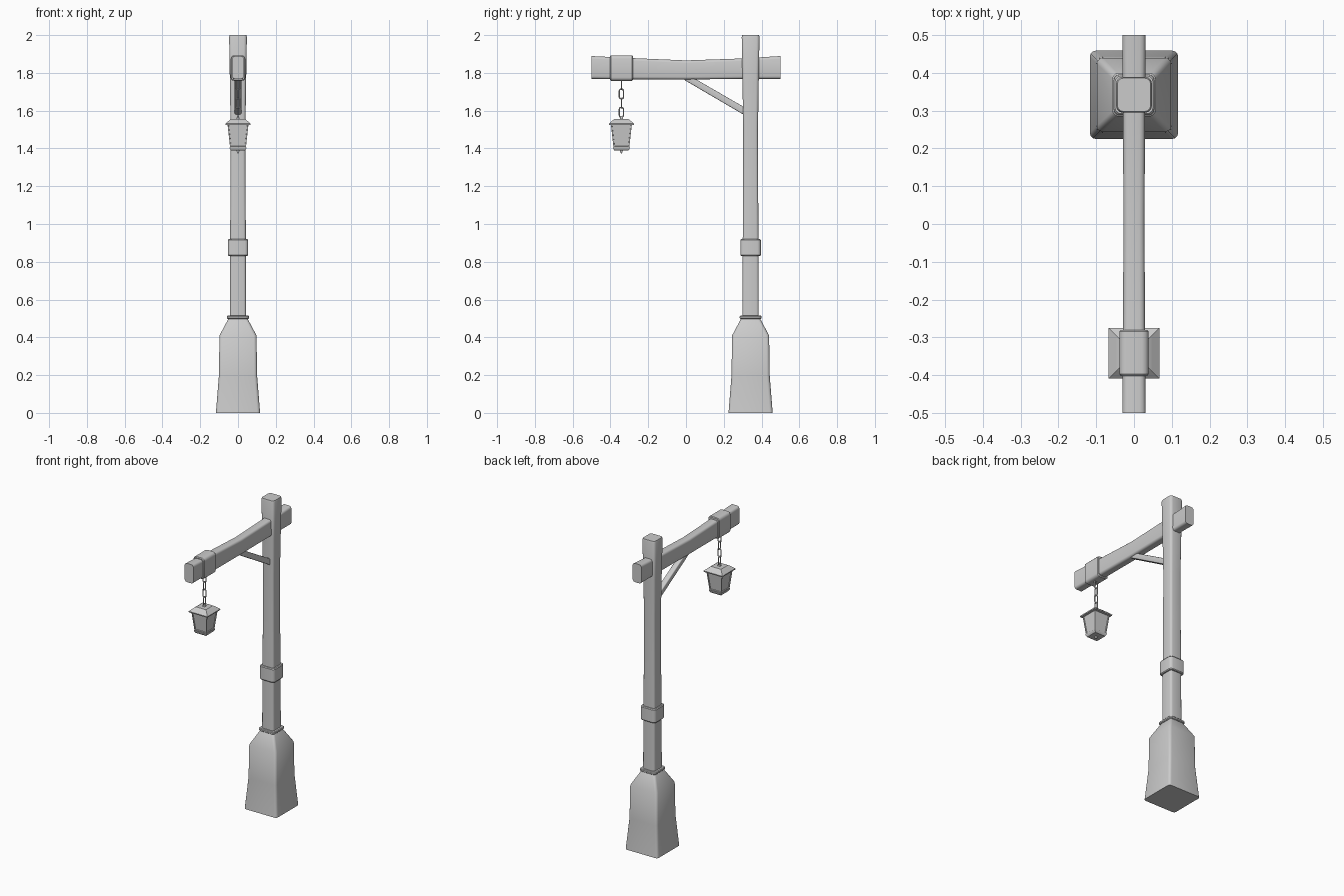
import bpy, bmesh, math
from mathutils import Vector, Matrix

if "Cube" in bpy.data.objects:
    bpy.data.objects.remove(bpy.data.objects["Cube"])

POST_Y, LAMP_Y = 0.342, -0.342


def ring(hx, hy, r, n=3):
    """Rounded rectangle outline, counter-clockwise."""
    if r <= 0:
        return [(hx, hy), (-hx, hy), (-hx, -hy), (hx, -hy)]
    pts = []
    for q, (sx, sy) in enumerate([(1, 1), (-1, 1), (-1, -1), (1, -1)]):
        for i in range(n + 1):
            a = math.pi / 2 * (q + i / n)
            pts.append((sx * (hx - r) + r * math.cos(a), sy * (hy - r) + r * math.sin(a)))
    return pts


def finish(bm, name, smooth=True):
    bmesh.ops.recalc_face_normals(bm, faces=bm.faces)
    me = bpy.data.meshes.new(name)
    bm.to_mesh(me)
    bm.free()
    ob = bpy.data.objects.new(name, me)
    bpy.context.collection.objects.link(ob)
    if smooth:
        bpy.ops.object.select_all(action='DESELECT')
        ob.select_set(True)
        bpy.context.view_layer.objects.active = ob
        bpy.ops.object.shade_smooth_by_angle(angle=math.radians(35))
    return ob


def loft_bm(sections, matrix):
    """Sections (t, half_x, half_y, radius, shift_y) stacked along local z."""
    bm = bmesh.new()
    rings = []
    for t, hx, hy, r, sy in sections:
        rings.append([bm.verts.new(matrix @ Vector((x, y + sy, t))) for x, y in ring(hx, hy, r)])
    n = len(rings[0])
    for a, b in zip(rings, rings[1:]):
        for i in range(n):
            j = (i + 1) % n
            bm.faces.new((a[i], a[j], b[j], b[i]))
    bm.faces.new(rings[0][::-1])
    bm.faces.new(rings[-1])
    return bm


def square_loft(name, profile, y, smooth=True):
    """Vertical loft from (z, half_width, radius) points."""
    secs = [(z, h, h, r, 0) for z, h, r in profile]
    return finish(loft_bm(secs, Matrix.Translation((0, y, 0))), name, smooth)


# Post, flared base and bands
square_loft("post", [(0.45, .043, .013), (0.85, .042, .013), (1.2, .040, .013),
                     (1.5, .039, .013), (1.75, .043, .015), (1.99, .047, .016),
                     (2.0, .044, .015)], POST_Y)
square_loft("base", [(0, .117, .016), (0.2, .101, .016), (0.41, .098, .016),
                     (0.5, .05, .014)], POST_Y)
square_loft("base_collar", [(0.498, .054, .016), (0.502, .058, .018), (0.511, .058, .018),
                            (0.515, .054, .016)], POST_Y)
square_loft("post_band", [(0.83, .050, .015), (0.835, .054, .018), (0.915, .054, .018),
                          (0.92, .050, .015)], POST_Y)

# Cross arm and its band: local z runs along world +y, local y along world z
along_y = Matrix(((1, 0, 0, 0), (0, 0, 1, 0), (0, 1, 0, 0), (0, 0, 0, 1)))


def arm_loft(name, profile):
    secs = [(y, hx, (top - low) / 2, r, (top + low) / 2) for y, hx, low, top, r in profile]
    return finish(loft_bm(secs, along_y), name)


arm_loft("cross_arm", [(-.5, .031, 1.768, 1.889, .015), (-.28, .029, 1.766, 1.878, .014),
                       (0, .028, 1.765, 1.866, .014), (.29, .029, 1.768, 1.876, .014),
                       (.5, .031, 1.768, 1.889, .015)])
arm_loft("arm_band", [(-.402, .035, 1.763, 1.889, .014), (-.397, .039, 1.758, 1.893, .018),
                      (-.285, .039, 1.758, 1.893, .018), (-.28, .035, 1.763, 1.889, .014)])

# Diagonal brace
a, b = Vector((0, 0.0, 1.777)), Vector((0, 0.325, 1.588))
d = (b - a).normalized()
side = Vector((1, 0, 0))
up = d.cross(side)
m = Matrix((side, up, d)).transposed().to_4x4()
m.translation = a
finish(loft_bm([(0, .018, .017, .006, 0), ((b - a).length, .018, .018, .006, 0)], m), "brace")


# Chain links, alternately turned a quarter
def chain_link(name, z, turned, long=0.029, wide=0.0145, tube=0.0036):
    bm = bmesh.new()
    path = ring(wide - tube, long - tube, 0.009)
    k, s = len(path), 6
    rows = []
    for i, (u, v) in enumerate(path):
        t = Vector(path[(i + 1) % k]) - Vector(path[i - 1])
        nrm = Vector((t.y, -t.x)).normalized()
        row = []
        for j in range(s):
            c, w = tube * math.cos(math.tau * j / s), tube * math.sin(math.tau * j / s)
            p, q = u + nrm.x * c, v + nrm.y * c
            x, y = (p, w) if turned else (w, p)
            row.append(bm.verts.new((x, LAMP_Y + y, z + q)))
        rows.append(row)
    for i in range(k):
        for j in range(s):
            r2, j2 = rows[(i + 1) % k], (j + 1) % s
            bm.faces.new((rows[i][j], r2[j], r2[j2], rows[i][j2]))
    finish(bm, name)


for i in range(4):
    chain_link(f"chain_link_{i + 1}", 1.737 - i * 0.0485, i % 2 == 0)

# Lantern body with recessed panes
bm = loft_bm([(1.405, .042, .042, 0, 0), (1.532, .056, .056, 0, 0)],
             Matrix.Translation((0, LAMP_Y, 0)))
bmesh.ops.recalc_face_normals(bm, faces=bm.faces)
sides = [f for f in bm.faces if abs(f.normal.z) < 0.5]
bmesh.ops.inset_individual(bm, faces=sides, thickness=0.008, depth=0)
bmesh.ops.inset_individual(bm, faces=sides, thickness=0.001, depth=-0.005)
finish(bm, "lantern_body", False)

# Lantern roof, floor and finials
square_loft("lantern_roof", [(1.524, .066, 0), (1.531, .067, 0), (1.549, .046, 0),
                             (1.556, .036, 0)], LAMP_Y, False)
square_loft("lantern_floor", [(1.388, .037, 0), (1.398, .043, 0), (1.406, .045, 0)], LAMP_Y, False)
square_loft("top_finial", [(1.552, .009, 0), (1.563, .007, 0), (1.572, .003, 0)], LAMP_Y, False)
square_loft("bottom_finial", [(1.374, .002, 0), (1.381, .006, 0), (1.39, .008, 0)], LAMP_Y, False)
